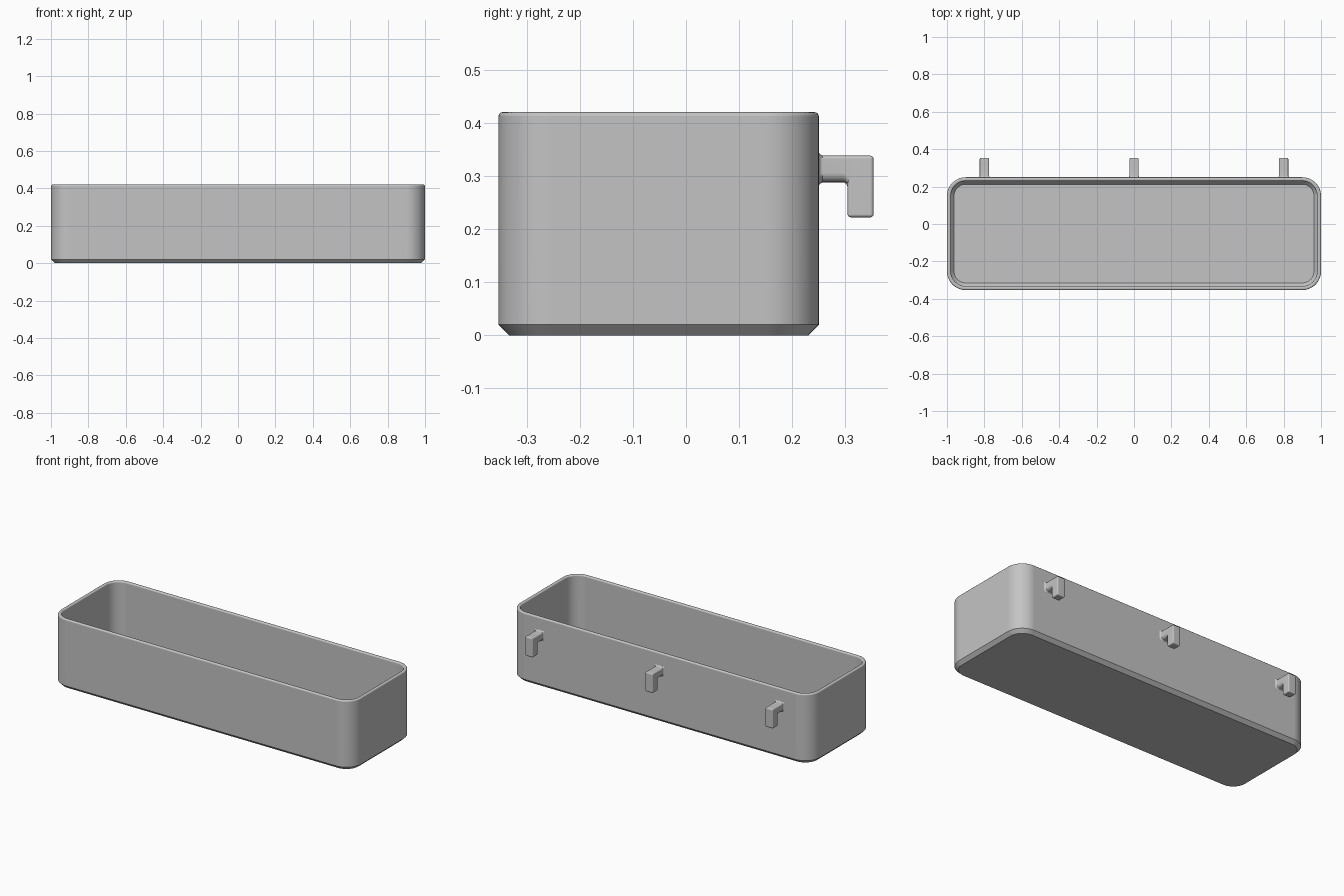
import bpy, bmesh
from math import sin, cos, pi, radians

cube = bpy.data.objects.get("Cube")
if cube:
    bpy.data.objects.remove(cube, do_unlink=True)

grey = bpy.data.materials.new("plain_grey")
grey.use_nodes = True
COLOUR = (0.55, 0.55, 0.55, 1)
grey.diffuse_color = COLOUR
grey.node_tree.nodes["Principled BSDF"].inputs["Base Color"].default_value = COLOUR


def rounded_rect(u0, u1, v0, v1, r_low, r_high, steps):
    """Counter-clockwise outline with separate radii for low and high corners."""
    corners = [(u1, v1, -1, -1, r_high, 0), (u0, v1, 1, -1, r_high, pi / 2),
               (u0, v0, 1, 1, r_low, pi), (u1, v0, -1, 1, r_low, 1.5 * pi)]
    points = []
    for u, v, su, sv, r, start in corners:
        for i in range(steps + 1):
            a = start + i * pi / 2 / steps
            points.append((u + su * r + r * cos(a), v + sv * r + r * sin(a)))
    return points


def finish(name, bm):
    bmesh.ops.recalc_face_normals(bm, faces=bm.faces)
    mesh = bpy.data.meshes.new(name)
    bm.to_mesh(mesh)
    bm.free()
    mesh.materials.append(grey)
    obj = bpy.data.objects.new(name, mesh)
    bpy.context.collection.objects.link(obj)
    bpy.ops.object.select_all(action='DESELECT')
    obj.select_set(True)
    bpy.context.view_layer.objects.active = obj
    bpy.ops.object.shade_smooth_by_angle(angle=radians(32))
    # Keep large flat walls evenly shaded beside the small fillets
    normals = obj.modifiers.new("even_shading", 'WEIGHTED_NORMAL')
    normals.keep_sharp = True
    return obj


def loft(name, loops):
    """Skin a stack of matching closed loops and cap both ends."""
    bm = bmesh.new()
    rings = [[bm.verts.new(p) for p in loop] for loop in loops]
    for a, b in zip(rings, rings[1:]):
        for i in range(len(a)):
            j = (i + 1) % len(a)
            bm.faces.new((a[i], a[j], b[j], b[i]))
    bm.faces.new(rings[0])
    bm.faces.new(rings[-1])
    return finish(name, bm)


# Tray: chamfered foot, rounded rim, inner wall and chamfered floor
HEIGHT, WALL, FILLET, CHAMFER = 0.42, 0.021, 0.008, 0.02
FRONT, BACK = -0.353, 0.25
section = [(CHAMFER, 0), (0, CHAMFER)]
for i in range(5):
    a = i * pi / 8
    section.append((FILLET * (1 - cos(a)), HEIGHT - FILLET * (1 - sin(a))))
for i in range(5):
    a = i * pi / 8
    section.append((WALL - FILLET * (1 - sin(a)), HEIGHT - FILLET * (1 - cos(a))))
section += [(WALL, 2 * CHAMFER), (WALL + 0.017, CHAMFER)]


def tray_loop(inset, z):
    r = 0.1 - inset
    outline = rounded_rect(-1 + inset, 1 - inset, FRONT + inset, BACK - inset, r, r, 12)
    return [(x, y, z) for x, y in outline]


loft("tray", [tray_loop(*s) for s in section])


# Hooks: an arm that flares into the wall, and a hanging finger
def arm_loop(x, y, flare, drop):
    outline = rounded_rect(x - 0.025 - flare, x + 0.025 + flare,
                           0.288 - flare - drop, 0.338 + flare, 0.018, 0.006, 5)
    return [(u, y, v) for u, v in outline]


STATIONS = [(0.245, 0.007, 0), (0.25, 0.007, 0), (0.252, 0.003, 0), (0.257, 0, 0),
            (0.296, 0, 0), (0.301, 0, 0.002), (0.304, 0, 0.008), (0.315, 0, 0.008)]

for side, x in (("right", -0.8), ("middle", 0), ("left", 0.8)):
    loft(side + "_hook_arm", [arm_loop(x, *s) for s in STATIONS])

    bm = bmesh.new()
    bmesh.ops.create_cube(bm, size=1)
    bmesh.ops.scale(bm, vec=(0.05, 0.049, 0.116), verts=bm.verts)
    bmesh.ops.translate(bm, vec=(x, 0.3285, 0.28), verts=bm.verts)
    bmesh.ops.bevel(bm, geom=bm.edges[:], offset=0.006, segments=3,
                    profile=0.5, affect='EDGES')
    finish(side + "_hook_finger", bm)
